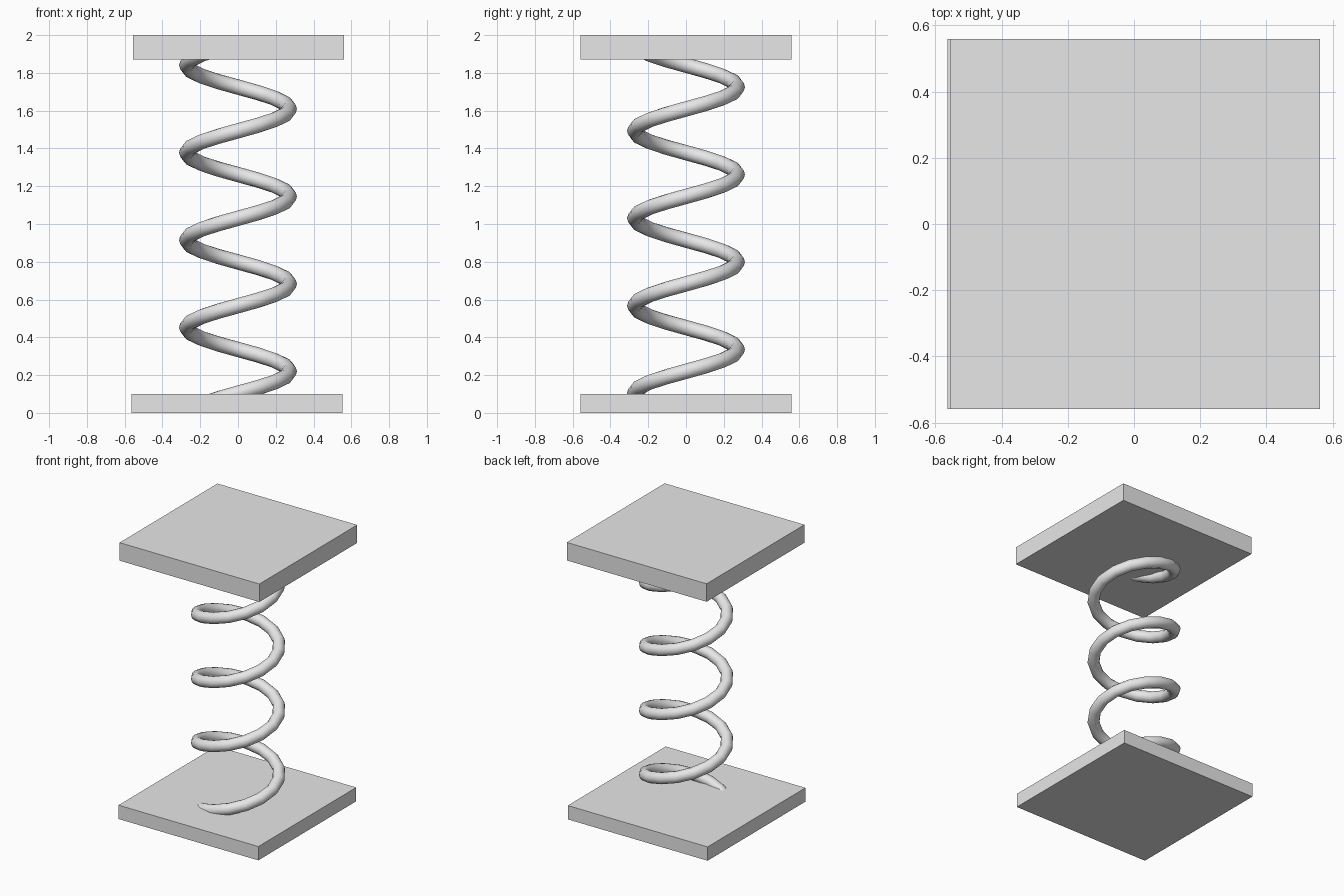
import bpy, bmesh, math
from mathutils import Vector

default = bpy.data.objects.get("Cube")
if default:
    bpy.data.objects.remove(default, do_unlink=True)

# Single light grey material
grey = bpy.data.materials.new("light_grey")
grey.use_nodes = True
colour = (0.8, 0.8, 0.8, 1.0)
grey.diffuse_color = colour
grey.node_tree.nodes["Principled BSDF"].inputs["Base Color"].default_value = colour


def add_object(name, bm):
    """Turn a bmesh into a grey object in the scene."""
    bmesh.ops.recalc_face_normals(bm, faces=bm.faces)
    mesh = bpy.data.meshes.new(name)
    bm.to_mesh(mesh)
    bm.free()
    mesh.materials.append(grey)
    obj = bpy.data.objects.new(name, mesh)
    bpy.context.collection.objects.link(obj)
    return obj


def add_plate(name, x_centre, z_low, z_high, width=1.118):
    """Square flat plate between two heights."""
    bm = bmesh.new()
    bmesh.ops.create_cube(bm, size=1.0)
    bmesh.ops.scale(bm, vec=(width, width, z_high - z_low), verts=bm.verts)
    bmesh.ops.translate(bm, vec=(x_centre, 0, (z_low + z_high) / 2), verts=bm.verts)
    return add_object(name, bm)


def add_coil(name, radius, wire, pitch, z_zero, first, last, steps=16, sides=12):
    """Right-handed coil; first and last are step numbers, z_zero is its height at +x."""
    bm = bmesh.new()
    rings = []
    for i in range(first, last + 1):
        a = math.tau * i / steps
        out = Vector((math.cos(a), math.sin(a), 0))
        tangent = Vector((-radius * out.y, radius * out.x, pitch / math.tau)).normalized()
        up = out.cross(tangent)
        centre = out * radius + Vector((0, 0, z_zero + pitch * i / steps))
        rings.append([bm.verts.new(centre + wire * (out * math.cos(t) + up * math.sin(t)))
                      for t in (math.tau * j / sides for j in range(sides))])
    for low, high in zip(rings, rings[1:]):
        for j in range(sides):
            k = (j + 1) % sides
            bm.faces.new((low[j], low[k], high[k], high[j]))
    bm.faces.new(rings[0])
    bm.faces.new(rings[-1])
    return add_object(name, bm)


# Plates, each shifted very slightly sideways
add_plate("bottom_plate", -0.005, 0.0, 0.1)
add_plate("top_plate", 0.003, 1.87, 2.0)

# Coil spring with both ends sunk into the plates
spring = add_coil("coil_spring", radius=0.272, wire=0.04, pitch=0.463,
                  z_zero=0.22, first=-6, last=59)
bpy.ops.object.select_all(action='DESELECT')
spring.select_set(True)
bpy.context.view_layer.objects.active = spring
bpy.ops.object.shade_smooth_by_angle(angle=math.radians(50))
